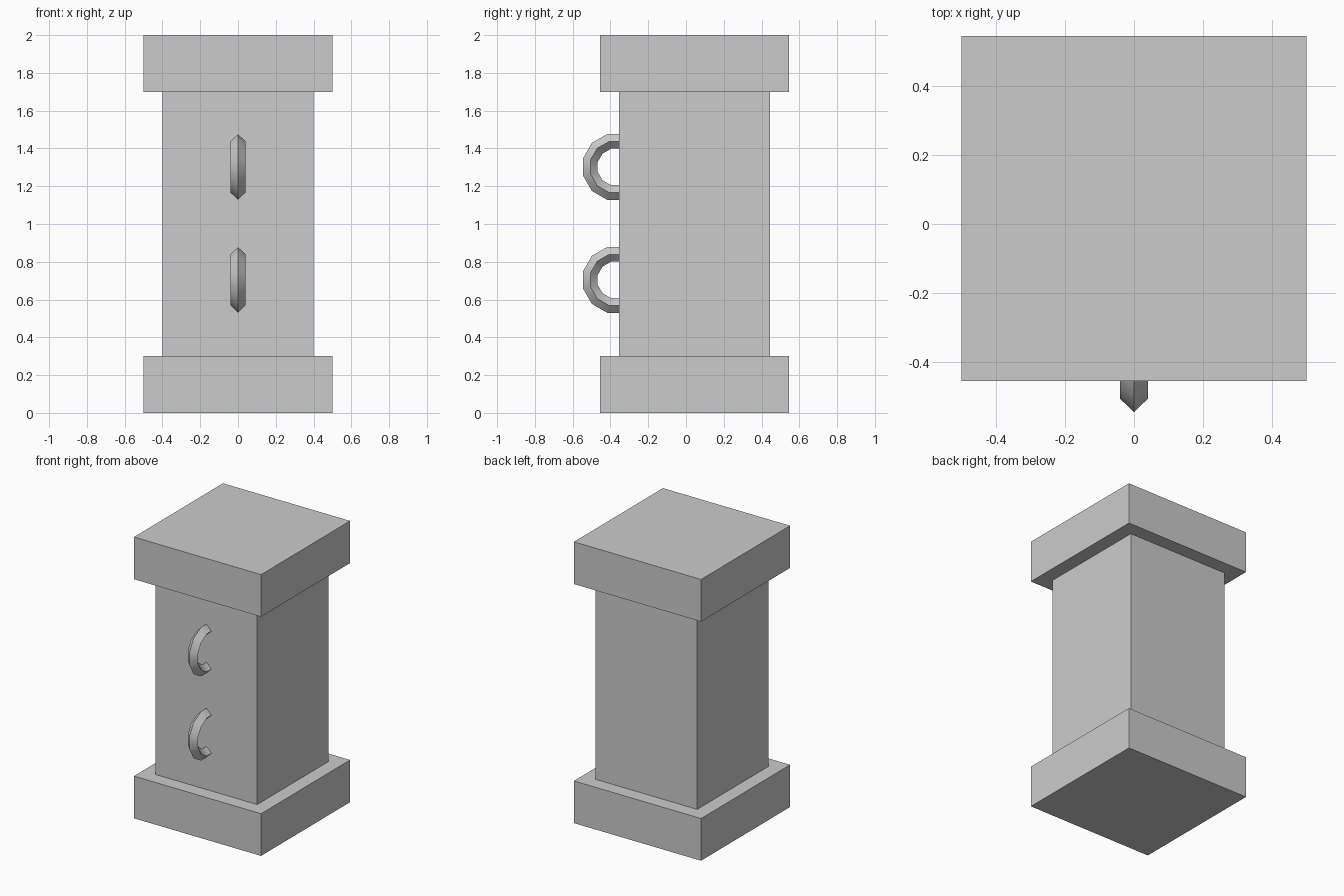
import bpy, bmesh
from math import radians
from mathutils import Matrix

if "Cube" in bpy.data.objects:
    bpy.data.objects.remove(bpy.data.objects["Cube"])

CENTRE_Y = 0.045  # pillar sits slightly back so the rings balance the depth


def square_column(name, profile):
    """Closed square-section solid from (half_width, z) pairs."""
    bm = bmesh.new()
    rows = [[bm.verts.new((sx * h, sy * h + CENTRE_Y, z))
             for sx, sy in ((-1, -1), (1, -1), (1, 1), (-1, 1))]
            for h, z in profile]
    for a, b in zip(rows, rows[1:]):
        for i in range(4):
            j = (i + 1) % 4
            bm.faces.new((a[i], a[j], b[j], b[i]))
    bm.faces.new(rows[0][::-1])
    bm.faces.new(rows[-1])
    bmesh.ops.recalc_face_normals(bm, faces=bm.faces)
    mesh = bpy.data.meshes.new(name)
    bm.to_mesh(mesh)
    bm.free()
    obj = bpy.data.objects.new(name, mesh)
    bpy.context.collection.objects.link(obj)
    return obj


def ring(name, z):
    """Upright 12-sided ring with a diamond cross-section."""
    bpy.ops.mesh.primitive_torus_add(major_segments=12, minor_segments=4,
                                     major_radius=0.14, minor_radius=0.04)
    obj = bpy.context.object
    obj.name = name
    obj.data.transform(Matrix.Rotation(radians(90), 4, 'Y')
                       @ Matrix.Rotation(radians(15), 4, 'Z'))
    obj.location = (0, -0.371, z)
    bpy.ops.object.shade_smooth_by_angle(angle=radians(40))
    return obj


# Pillar: wide base, narrower shaft, wide cap
square_column("pillar", [(0.5, 0), (0.5, 0.3), (0.4, 0.3),
                         (0.4, 1.7), (0.5, 1.7), (0.5, 2.0)])

# Two rings half sunk into the front of the shaft
ring("lower_ring", 0.704)
ring("upper_ring", 1.302)
